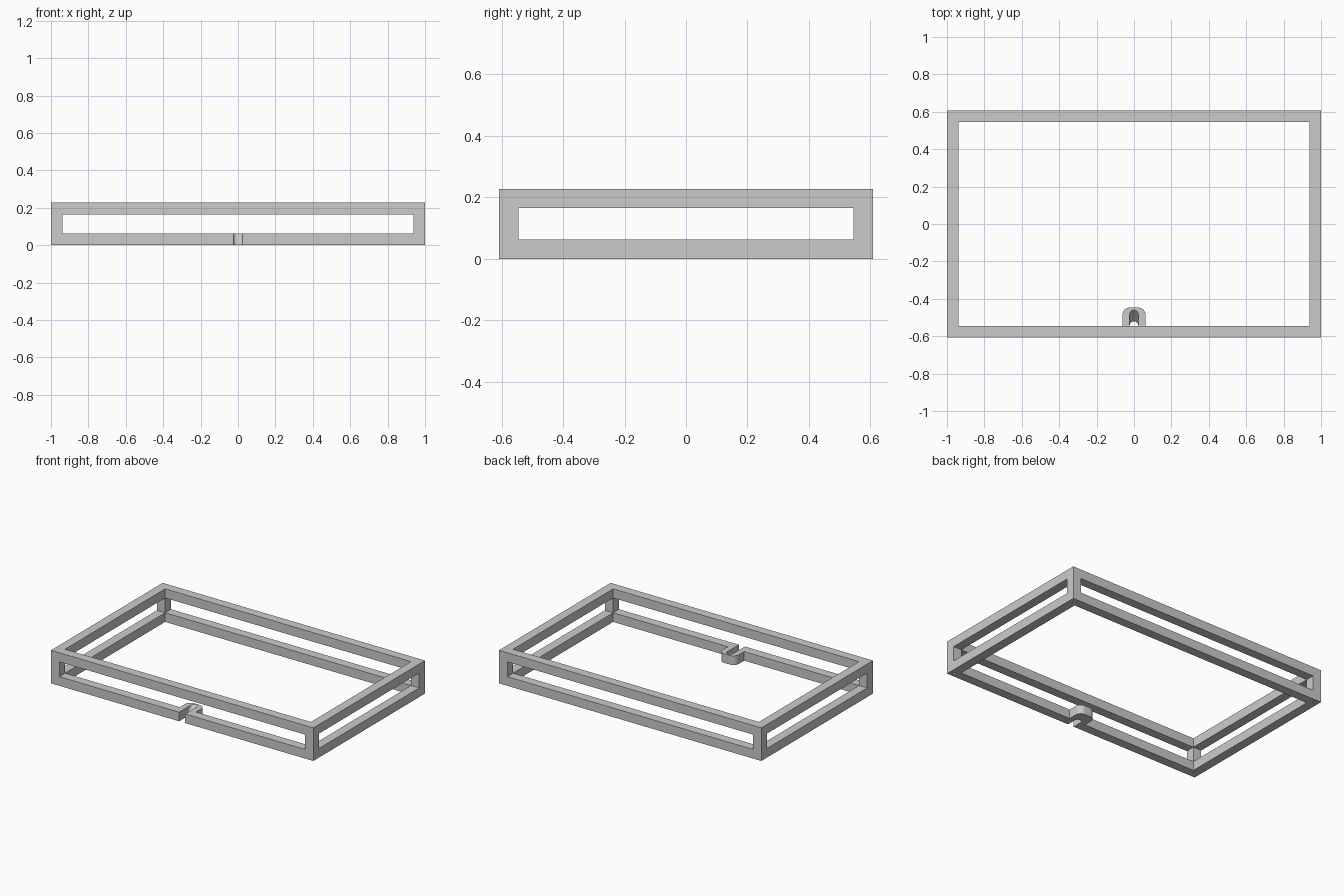
import bpy
import bmesh
import math
from mathutils import Matrix, Vector

cube = bpy.data.objects.get("Cube")
if cube:
    bpy.data.objects.remove(cube, do_unlink=True)

HX, HY, TOP, BAR = 1.0, 0.608, 0.228, 0.063

grey = bpy.data.materials.new("plain grey")
grey.use_nodes = True
colour = (0.6, 0.6, 0.6, 1)
grey.diffuse_color = colour
grey.node_tree.nodes["Principled BSDF"].inputs["Base Color"].default_value = colour


def add_object(name, bm):
    bmesh.ops.recalc_face_normals(bm, faces=bm.faces)
    mesh = bpy.data.meshes.new(name)
    bm.to_mesh(mesh)
    bm.free()
    mesh.materials.append(grey)
    obj = bpy.data.objects.new(name, mesh)
    bpy.context.collection.objects.link(obj)
    return obj


def box(name, size, centre):
    bm = bmesh.new()
    bmesh.ops.create_cube(bm, size=1, matrix=Matrix.Translation(centre) @ Matrix.Diagonal((*size, 1)))
    return add_object(name, bm)


def prism(name, outline, z0, z1, shear=0.0):
    """Extrude an outline upwards, leaning it along y by the shear."""
    bm = bmesh.new()
    base = bm.faces.new([bm.verts.new((x, y, z0)) for x, y in outline])
    result = bmesh.ops.extrude_face_region(bm, geom=[base])
    lift = Vector((0, shear * (z1 - z0), z1 - z0))
    bmesh.ops.translate(bm, vec=lift, verts=[v for v in result["geom"] if isinstance(v, bmesh.types.BMVert)])
    return add_object(name, bm)


def arch(half, y_front, y_back, radius, steps=10):
    """Outline with a straight front edge and two rounded back corners."""
    points = [(-half, y_front), (half, y_front)]
    for cx, start in ((half - radius, 0), (radius - half, 90)):
        for i in range(steps + 1):
            a = math.radians(start + 90 * i / steps)
            p = (cx + radius * math.cos(a), y_back - radius + radius * math.sin(a))
            if math.dist(p, points[-1]) > 1e-5:
                points.append(p)
    return points


def boolean(target, tool, operation="DIFFERENCE"):
    mod = target.modifiers.new(tool.name, "BOOLEAN")
    mod.operation = operation
    mod.solver = "EXACT"
    mod.object = tool
    bpy.context.view_layer.objects.active = target
    bpy.ops.object.modifier_apply(modifier=mod.name)
    bpy.data.objects.remove(tool, do_unlink=True)


# Open box frame: a solid block with a window cut along each axis
frame = box("frame", (2 * HX, 2 * HY, TOP), (0, 0, TOP / 2))
full = (2 * HX, 2 * HY, TOP)
for axis in range(3):
    size = [s - 2 * BAR for s in full]
    size[axis] = full[axis] + 1
    boolean(frame, box("window_cutter", size, (0, 0, TOP / 2)))

# Rounded cable lug on the inside of the lower front rail
lug = prism("cable_lug", arch(0.062, -HY + BAR / 2, -0.447, 0.04), 0, BAR)
boolean(frame, lug, "UNION")

# Sloping cable slot, open at the front and running through the lug
SLOPE = 0.06 / BAR
slot = prism("slot_cutter", arch(0.023, -0.8, -0.52 - 0.02 * SLOPE, 0.023), -0.02, BAR + 0.02, SLOPE)
boolean(frame, slot)

# Small blind holes under the corners
for sx in (-1, 1):
    for sy in (-1, 1):
        bm = bmesh.new()
        spot = Matrix.Translation((sx * (HX - BAR / 2), sy * (HY - BAR / 2), 0))
        bmesh.ops.create_cone(bm, cap_ends=True, segments=16, radius1=0.009, radius2=0.009, depth=0.1, matrix=spot)
        boolean(frame, add_object("hole_cutter", bm))

bpy.ops.object.select_all(action="DESELECT")
frame.select_set(True)
bpy.context.view_layer.objects.active = frame
bpy.ops.object.shade_smooth_by_angle(angle=math.radians(30))
